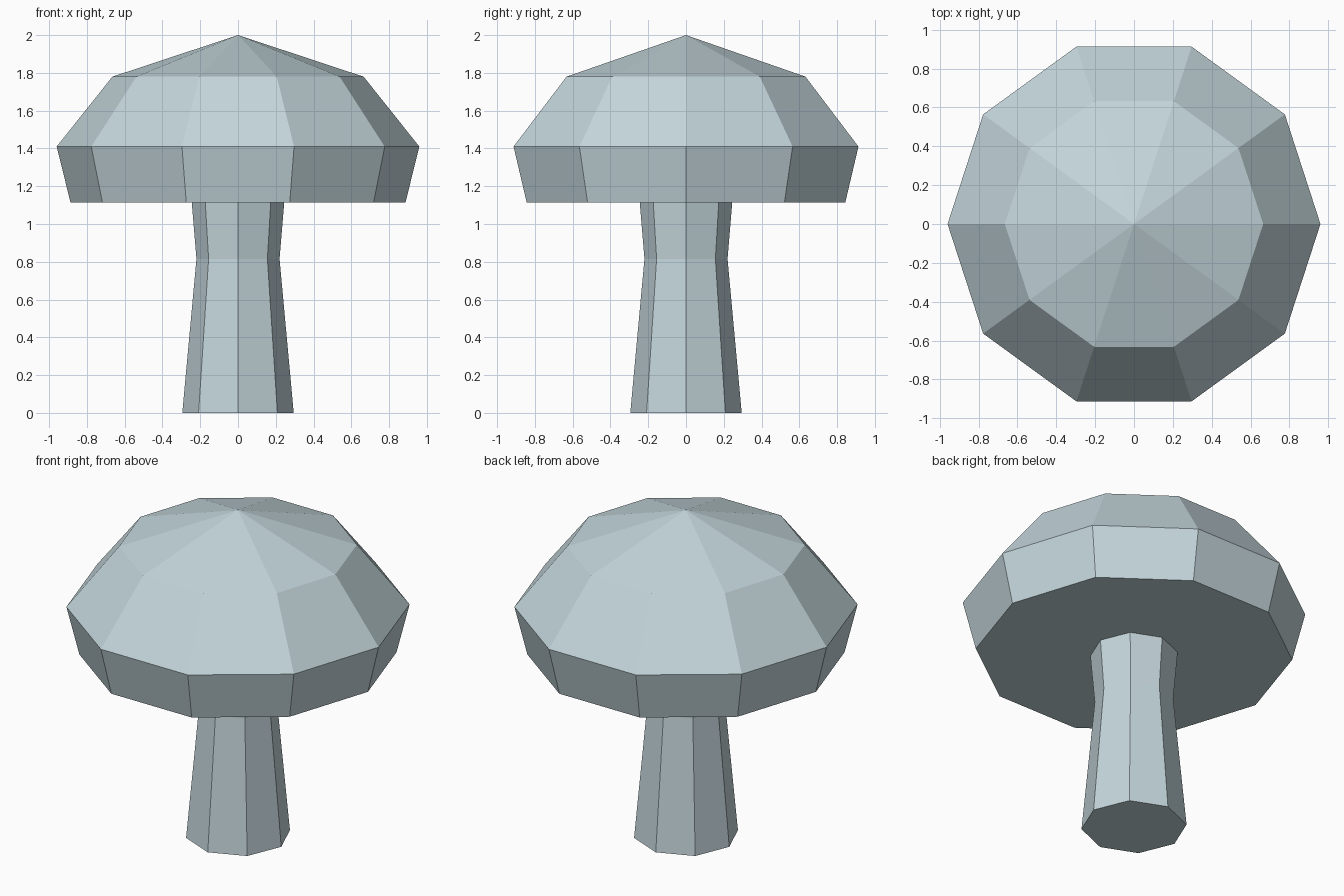
import bpy
import bmesh
from math import cos, sin, tau

default = bpy.data.objects.get("Cube")
if default:
    bpy.data.objects.remove(default, do_unlink=True)

# One pale blue-grey colour for everything
pale = bpy.data.materials.new("pale_blue_grey")
pale.use_nodes = True
colour = (0.55, 0.67, 0.71, 1.0)
pale.diffuse_color = colour
pale.node_tree.nodes["Principled BSDF"].inputs["Base Color"].default_value = colour


def lathe(name, sides, profile):
    """Stack flat-sided rings of (radius, height); radius 0 makes a point."""
    bm = bmesh.new()
    rings = []
    for r, z in profile:
        if r == 0:
            rings.append([bm.verts.new((0, 0, z))])
        else:
            rings.append([bm.verts.new((r * cos(tau * i / sides), r * sin(tau * i / sides), z))
                          for i in range(sides)])
    for low, high in zip(rings, rings[1:]):
        for i in range(sides):
            j = (i + 1) % sides
            if len(high) == 1:
                bm.faces.new((low[i], low[j], high[0]))
            else:
                bm.faces.new((low[i], low[j], high[j], high[i]))
    # Close the flat ends
    bm.faces.new(rings[0][::-1])
    if len(rings[-1]) > 1:
        bm.faces.new(rings[-1])
    mesh = bpy.data.meshes.new(name)
    bm.to_mesh(mesh)
    bm.free()
    mesh.materials.append(pale)
    obj = bpy.data.objects.new(name, mesh)
    bpy.context.collection.objects.link(obj)
    return obj


# Eight-sided stem with a narrow waist
lathe("stem", 8, [(0.295, 0), (0.22, 0.815), (0.245, 1.115)])

# Ten-sided domed cap with a flat underside
lathe("cap", 10, [(0.887, 1.115), (0.96, 1.41), (0.665, 1.78), (0, 2.0)])
